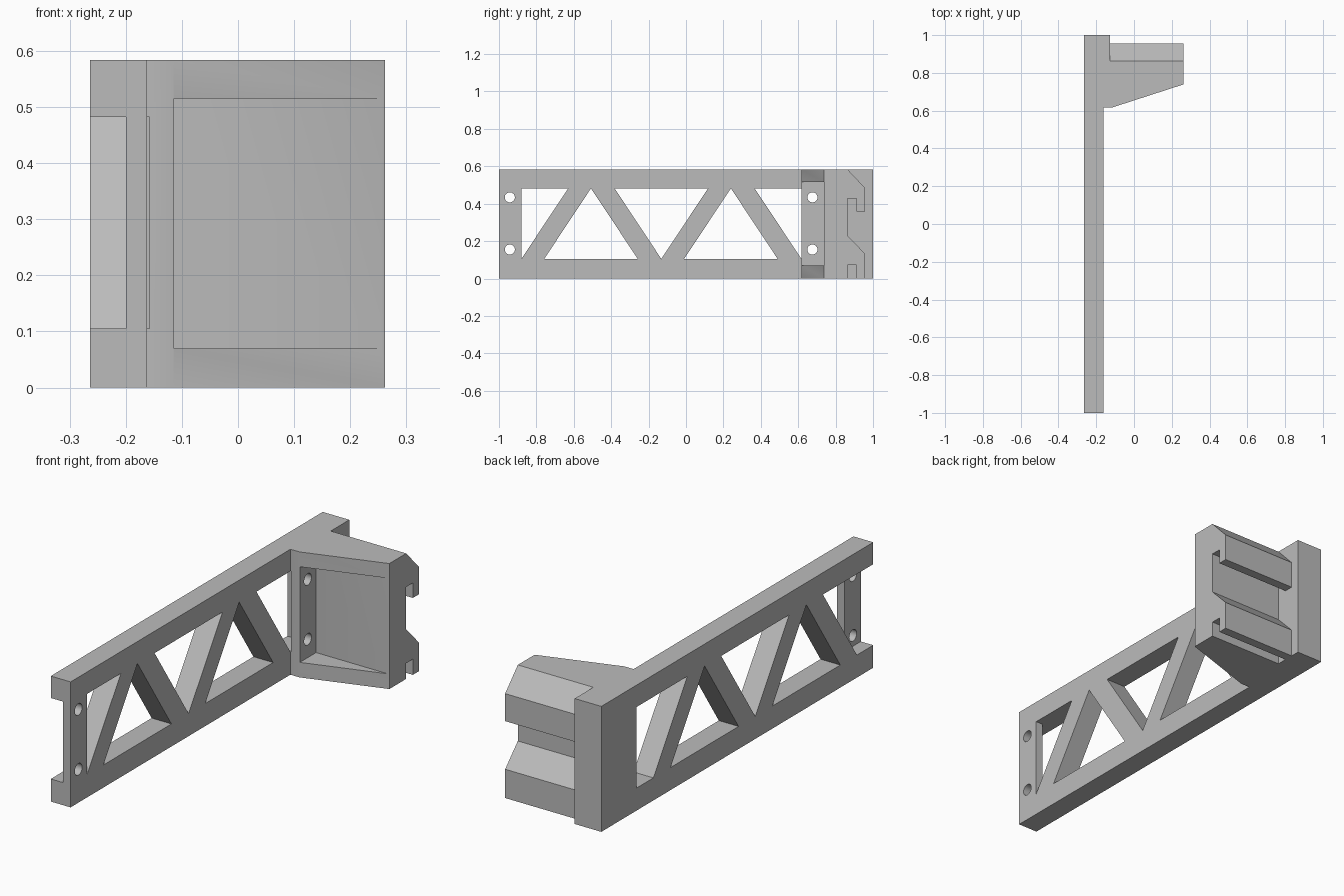
import bpy, bmesh, math
from mathutils import Vector

cube = bpy.data.objects.get("Cube")
if cube:
    bpy.data.objects.remove(cube, do_unlink=True)

grey = bpy.data.materials.new("plain grey")
grey.use_nodes = True
grey.diffuse_color = (0.5, 0.5, 0.5, 1)
grey.node_tree.nodes["Principled BSDF"].inputs["Base Color"].default_value = (0.5, 0.5, 0.5, 1)


def prism(name, outline, axis, low, high):
    """Extrude an outline: (x, y) along z, or (y, z) along x."""
    bm = bmesh.new()
    place = (lambda a, b: (a, b, low)) if axis == "z" else (lambda a, b: (low, a, b))
    face = bm.faces.new([bm.verts.new(place(a, b)) for a, b in outline])
    out = bmesh.ops.extrude_face_region(bm, geom=[face])
    shift = Vector((0, 0, high - low)) if axis == "z" else Vector((high - low, 0, 0))
    bmesh.ops.translate(bm, vec=shift, verts=[v for v in out["geom"] if isinstance(v, bmesh.types.BMVert)])
    bmesh.ops.recalc_face_normals(bm, faces=bm.faces)
    mesh = bpy.data.meshes.new(name)
    bm.to_mesh(mesh)
    bm.free()
    mesh.materials.append(grey)
    obj = bpy.data.objects.new(name, mesh)
    bpy.context.collection.objects.link(obj)
    return obj


def rect(a0, a1, b0, b1):
    return [(a0, b0), (a1, b0), (a1, b1), (a0, b1)]


def circle(cy, cz, r, n=32):
    return [(cy + r * math.cos(math.tau * i / n), cz + r * math.sin(math.tau * i / n)) for i in range(n)]


HEIGHT = 0.584
OUTER, INNER, END = -0.264, -0.162, 0.262   # beam outer face, beam inner face, mount end
BOTTOM, TOP = 0.105, 0.482                  # truss window heights
STEP = -0.127                               # side of the rear block

# Beam, wedge mount and rear block as one plan outline
arm = prism("truss_arm_with_mount", [
    (OUTER, -1), (INNER, -1), (INNER, 0.617), (-0.115, 0.617), (END, 0.739),
    (END, 0.956), (STEP, 0.956), (STEP, 1), (OUTER, 1)], "z", 0, HEIGHT)

cutters = []


def cut(outline, axis, low, high):
    cutters.append(prism("cutter", outline, axis, low, high))


# Truss windows between the diagonals
cut([(-0.88, BOTTOM), (-0.63, TOP), (-0.88, TOP)], "x", -0.4, -0.1)
for mid in (-0.508, 0.24):
    cut([(mid - 0.25, BOTTOM), (mid + 0.25, BOTTOM), (mid, TOP)], "x", -0.4, -0.1)
cut([(-0.382, TOP), (0.118, TOP), (-0.132, BOTTOM)], "x", -0.4, -0.1)
cut([(0.367, TOP), (0.617, BOTTOM), (0.74, BOTTOM), (0.74, TOP)], "x", -0.4, -0.158)

# Recess behind the front screw plate
cut(rect(-1.1, -0.88, BOTTOM, TOP), "x", -0.4, -0.2)

# Wedge pocket in the front of the mount
cut(rect(-0.114, 0.4, 0.5, 0.737), "z", 0.07, 0.515)

# Hook grooves on the back of the mount
cut([(0.863, HEIGHT), (0.956, 0.486), (1.05, 0.387), (1.05, 0.7), (0.863, 0.7)], "x", STEP, 0.4)
cut([(1.05, 0.358), (0.912, 0.358), (0.912, 0.428), (0.863, 0.428),
     (0.863, 0.23), (0.956, 0.134), (1.05, 0.037)], "x", STEP, 0.4)
cut(rect(0.863, 0.912, -0.1, 0.073), "x", STEP, 0.4)

# Screw holes at both ends
for y in (-0.942, 0.676):
    for z in (0.155, 0.434):
        cut(circle(y, z, 0.027), "x", -0.4, -0.09)

bpy.context.view_layer.objects.active = arm
arm.select_set(True)
for tool in cutters:
    mod = arm.modifiers.new("cut", "BOOLEAN")
    mod.operation = "DIFFERENCE"
    mod.solver = "EXACT"
    mod.object = tool
    bpy.ops.object.modifier_apply(modifier=mod.name)
    bpy.data.objects.remove(tool, do_unlink=True)

bpy.ops.object.shade_smooth_by_angle(angle=math.radians(30))
